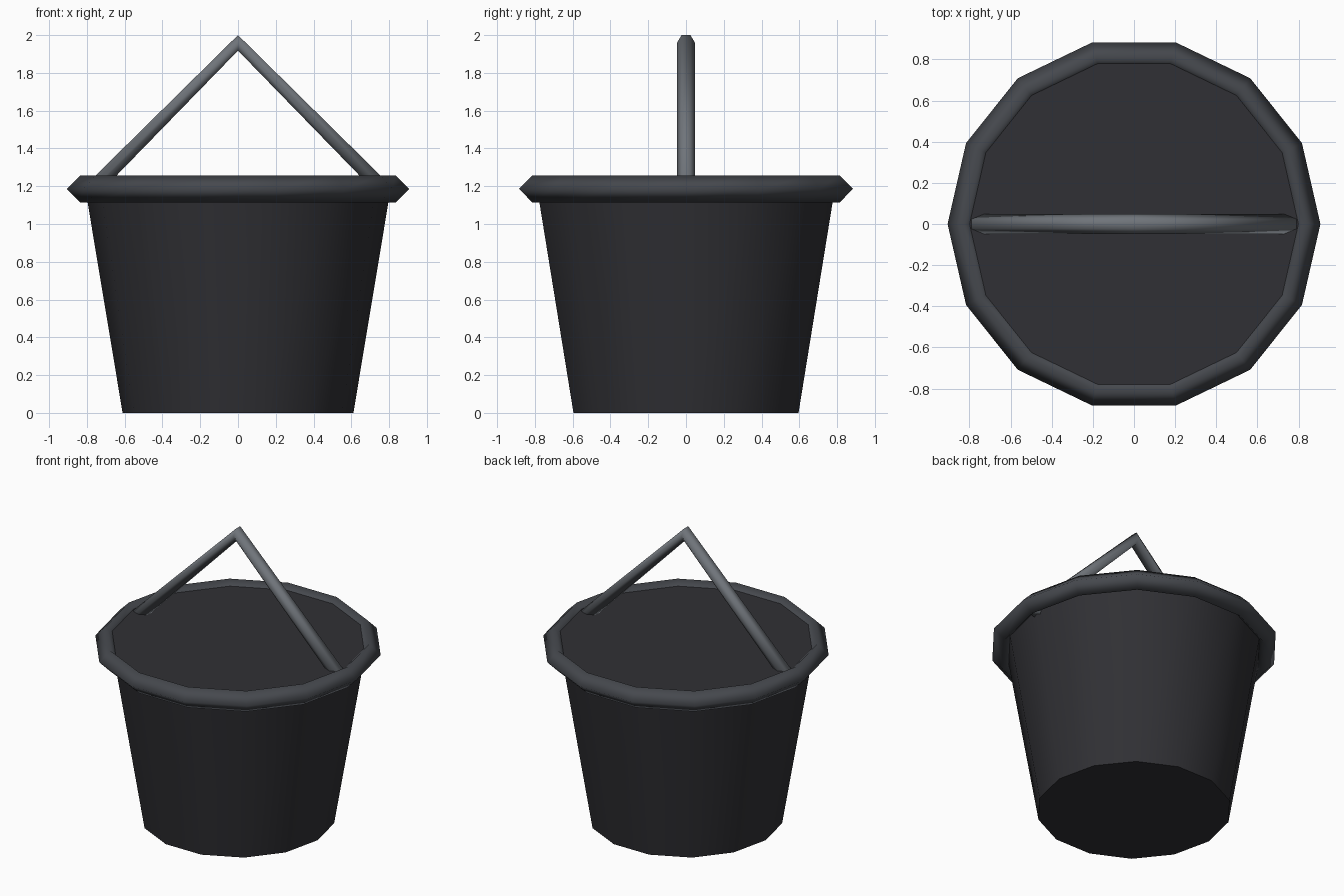
import bpy, bmesh
from math import sin, cos, pi, radians, sqrt
from mathutils import Vector

if "Cube" in bpy.data.objects:
    bpy.data.objects.remove(bpy.data.objects["Cube"])

SIDES = 14


def skin(name, rings, colour, loop=False, smooth_angle=180):
    """Bridge a list of closed rings into a surface; cap the ends unless looped."""
    bm = bmesh.new()
    vr = [[bm.verts.new(p) for p in ring] for ring in rings]
    n = len(vr[0])
    pairs = list(zip(vr, vr[1:])) + ([(vr[-1], vr[0])] if loop else [])
    for a, b in pairs:
        for i in range(n):
            j = (i + 1) % n
            bm.faces.new((a[i], a[j], b[j], b[i]))
    if not loop:
        bm.faces.new(vr[0][::-1])
        bm.faces.new(vr[-1])
    bmesh.ops.recalc_face_normals(bm, faces=bm.faces)
    mesh = bpy.data.meshes.new(name)
    bm.to_mesh(mesh)
    bm.free()
    mat = bpy.data.materials.new(name + "_colour")
    mat.diffuse_color = (*colour, 1)
    mat.use_nodes = True
    mat.node_tree.nodes["Principled BSDF"].inputs["Base Color"].default_value = mat.diffuse_color
    mesh.materials.append(mat)
    ob = bpy.data.objects.new(name, mesh)
    bpy.context.collection.objects.link(ob)
    bpy.ops.object.select_all(action='DESELECT')
    bpy.context.view_layer.objects.active = ob
    ob.select_set(True)
    if smooth_angle >= 180:
        bpy.ops.object.shade_smooth()
    else:
        bpy.ops.object.shade_smooth_by_angle(angle=radians(smooth_angle))
    return ob


def circle(r, z):
    return [(r * cos(2 * pi * i / SIDES), r * sin(2 * pi * i / SIDES), z)
            for i in range(SIDES)]


# Tapered body, closed at the top
skin("bucket_body", [circle(0.611, 0), circle(0.814, 1.222)],
     (0.03, 0.03, 0.035), smooth_angle=40)

# Rim ring with a diamond cross-section
R, t, z = 0.835, 0.0715, 1.186
skin("rim", [circle(R + t * cos(a), z + t * sin(a))
             for a in (0, pi / 2, pi, 3 * pi / 2)],
     (0.06, 0.065, 0.075), loop=True)


# Bent handle: six-sided rod, its end faces buried in the rim
def rod_ring(centre, outward, r=0.0475):
    side = Vector((0, 1, 0))
    return [centre + side * (r * cos(k * pi / 3)) + outward * (r * sin(k * pi / 3))
            for k in range(6)]


d = 1 / sqrt(2)
skin("handle", [rod_ring(Vector((-0.814, 0, 1.14)), Vector((-d, 0, d))),
                rod_ring(Vector((0, 0, 1.959)), Vector((0, 0, 1))),
                rod_ring(Vector((0.814, 0, 1.14)), Vector((d, 0, d)))],
     (0.16, 0.175, 0.195))
